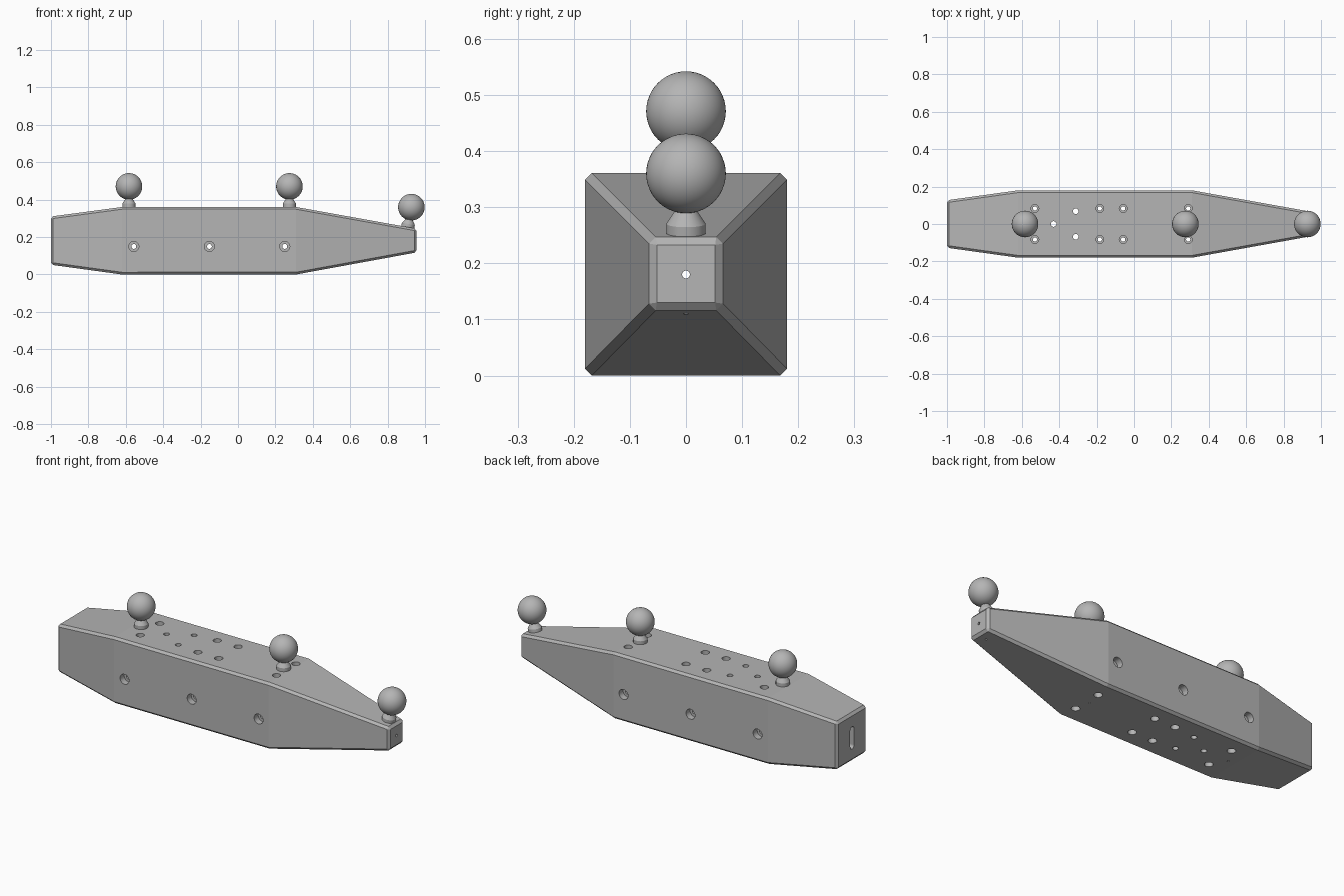
import bpy, bmesh, math
from mathutils import Matrix, Vector

if "Cube" in bpy.data.objects:
    bpy.data.objects.remove(bpy.data.objects["Cube"], do_unlink=True)

GREY = (0.46, 0.46, 0.46, 1)
grey = bpy.data.materials.new("plain_grey")
grey.diffuse_color = GREY
grey.use_nodes = True
grey.node_tree.nodes["Principled BSDF"].inputs["Base Color"].default_value = GREY


def finish(name, bm):
    bmesh.ops.recalc_face_normals(bm, faces=bm.faces[:])
    mesh = bpy.data.meshes.new(name)
    bm.to_mesh(mesh)
    bm.free()
    mesh.materials.append(grey)
    ob = bpy.data.objects.new(name, mesh)
    bpy.context.collection.objects.link(ob)
    return ob


def smooth(ob):
    bpy.ops.object.select_all(action="DESELECT")
    ob.select_set(True)
    bpy.context.view_layer.objects.active = ob
    bpy.ops.object.shade_smooth_by_angle(angle=math.radians(30))


def turned(bm, profile, place, sides=32):
    """Closed lathe solid from (radius, height) pairs."""
    rings = []
    for r, h in profile:
        ring = []
        for i in range(sides):
            a = math.tau * i / sides
            ring.append(bm.verts.new(place @ Vector((r * math.cos(a), r * math.sin(a), h))))
        rings.append(ring)
    for a, b in zip(rings, rings[1:]):
        for i in range(sides):
            j = (i + 1) % sides
            bm.faces.new((a[i], a[j], b[j], b[i]))
    bm.faces.new(rings[0][::-1])
    bm.faces.new(rings[-1])


# Tapered body: rectangular sections (x, half width, bottom, top), chamfered
sections = [(-1, 0.127, 0.052, 0.31), (-0.62, 0.18, 0, 0.361),
            (0.31, 0.18, 0, 0.361), (0.955, 0.064, 0.118, 0.245)]
bm = bmesh.new()
loops = [[bm.verts.new((x, y, z)) for y, z in ((-w, lo), (w, lo), (w, hi), (-w, hi))]
         for x, w, lo, hi in sections]
for a, b in zip(loops, loops[1:]):
    for i in range(4):
        bm.faces.new((a[i], a[(i + 1) % 4], b[(i + 1) % 4], b[i]))
bm.faces.new(loops[0][::-1])
bm.faces.new(loops[-1])
middle = set(loops[1] + loops[2])
edges = [e for e in bm.edges
         if not (set(e.verts) <= middle and abs(e.verts[0].co.x - e.verts[1].co.x) < 0.01)]
bmesh.ops.bevel(bm, geom=edges, offset=0.012, segments=1, affect="EDGES")
body = finish("body", bm)


def counterbored(wide, narrow, half, depth):
    """Two-ended counterbored hole profile."""
    return [(wide, -half - 0.1), (wide, -half + depth), (narrow, -half + depth),
            (narrow, half - depth), (wide, half - depth), (wide, half + 0.1)]


def cut(bm):
    cutter = finish("cutter", bm)
    cutter.hide_render = True
    mod = body.modifiers.new("cut", "BOOLEAN")
    mod.operation = "DIFFERENCE"
    mod.solver = "EXACT"
    mod.object = cutter
    bpy.ops.object.select_all(action="DESELECT")
    bpy.context.view_layer.objects.active = body
    body.select_set(True)
    bpy.ops.object.modifier_apply(modifier=mod.name)
    bpy.data.objects.remove(cutter, do_unlink=True)


# Bolt holes through the sides
bm = bmesh.new()
for x in (-0.557, -0.153, 0.25):
    turned(bm, counterbored(0.027, 0.013, 0.18, 0.035),
           Matrix.Translation((x, 0, 0.15)) @ Matrix.Rotation(math.pi / 2, 4, "X"))
cut(bm)

# Bolt holes and plain holes through the top
bm = bmesh.new()
for x in (-0.53, -0.183, -0.058, 0.29):
    for y in (-0.083, 0.083):
        turned(bm, counterbored(0.021, 0.011, 0.18, 0.03), Matrix.Translation((x, y, 0.18)))
for x, y in ((-0.43, 0), (-0.312, 0.068), (-0.312, -0.068)):
    turned(bm, [(0.015, -0.1), (0.015, 0.5)], Matrix.Translation((x, y, 0)))
# Small screw holes below the ball mounts
for x in (-0.58, 0.275, 0.91):
    turned(bm, [(0.005, -0.1), (0.005, 0.14)], Matrix.Translation((x, 0, 0)), 16)
cut(bm)

# Lengthwise bore
bm = bmesh.new()
turned(bm, [(0.007, -1.2), (0.007, 1.2)],
       Matrix.Translation((0, 0, 0.18)) @ Matrix.Rotation(math.pi / 2, 4, "Y"), 16)
cut(bm)

# Rounded slot in the wide end
bm = bmesh.new()
outline = []
for i in range(26):
    a = math.pi * (i if i < 13 else i - 1) / 12
    shift = 0.045 if i < 13 else -0.045
    outline.append((0.016 * math.cos(a), 0.18 + shift + 0.016 * math.sin(a)))
caps = [[bm.verts.new((x, y, z)) for y, z in outline] for x in (-1.1, -0.92)]
bm.faces.new(caps[0])
bm.faces.new(caps[1][::-1])
for i in range(26):
    j = (i + 1) % 26
    bm.faces.new((caps[0][i], caps[0][j], caps[1][j], caps[1][i]))
cut(bm)

# Ball mounts, the end one leaning with the sloped top
slope = math.atan2(0.361 - 0.245, 0.955 - 0.31)
for name, x, z, tilt in (("rear", -0.583, 0.471, 0), ("middle", 0.275, 0.471, 0),
                         ("tip", 0.927, 0.36, slope)):
    place = Matrix.Translation((x, 0, z)) @ Matrix.Rotation(tilt, 4, "Y")
    bm = bmesh.new()
    turned(bm, [(0.035, -0.115), (0.035, -0.091), (0.02, -0.068), (0.02, -0.05)], place)
    smooth(finish(name + "_stem", bm))
    bm = bmesh.new()
    bmesh.ops.create_uvsphere(bm, u_segments=48, v_segments=24, radius=0.071, matrix=place)
    smooth(finish(name + "_ball", bm))
